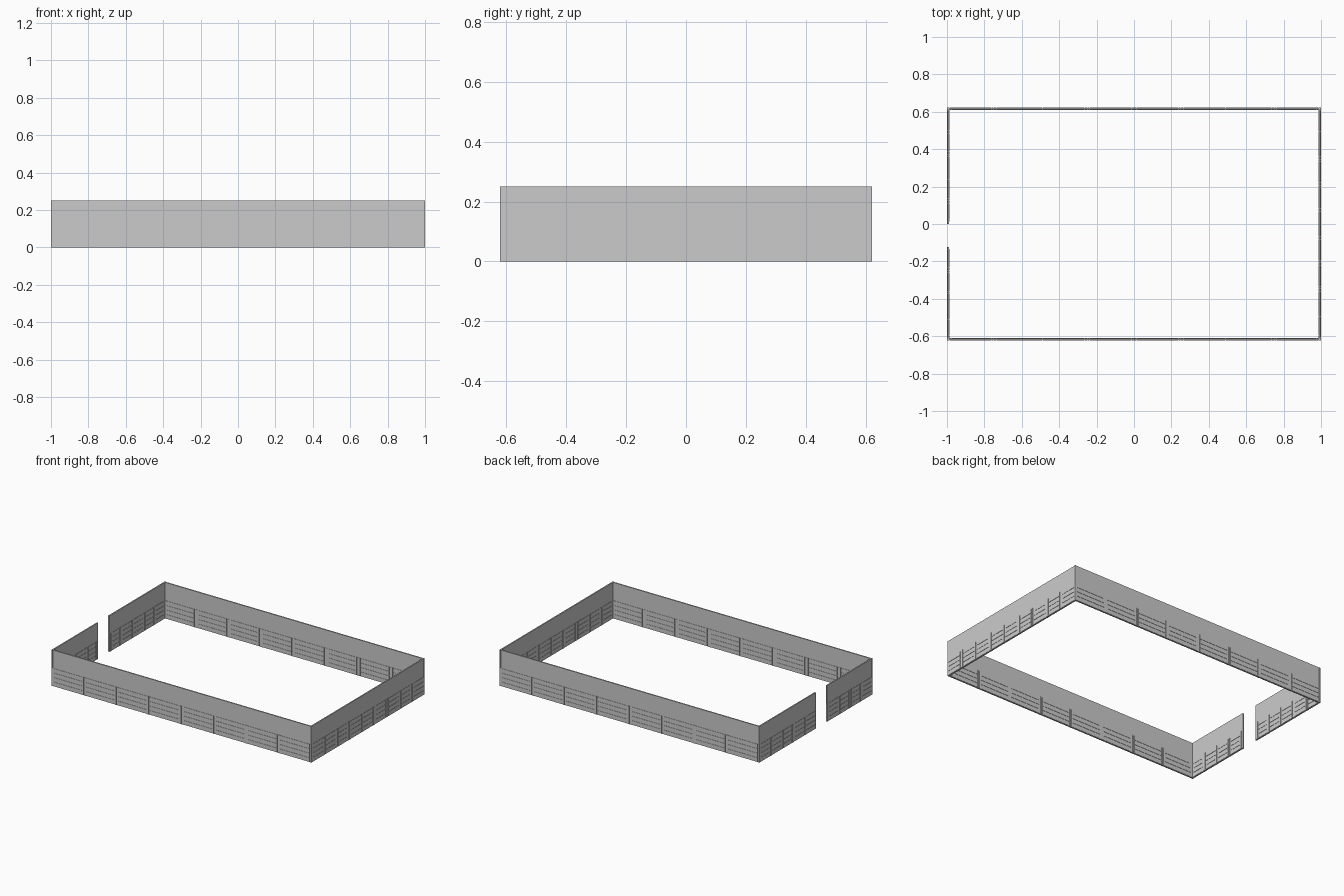
import bpy, bmesh
from mathutils import Matrix, Vector

if "Cube" in bpy.data.objects:
    bpy.data.objects.remove(bpy.data.objects["Cube"])

H, HALF = 0.25, 0.125      # wall height, height of the boarded lower half
T, P = 0.009, 0.002        # core thickness, board relief
X, Y = 1.0, 0.622          # outer half sizes


def box(bm, lo, hi):
    lo, hi = Vector(lo), Vector(hi)
    bmesh.ops.create_cube(bm, size=1, matrix=Matrix.Translation((lo + hi) / 2)
                          @ Matrix.Diagonal((*(hi - lo), 1)))


def finish(bm, name, mat):
    bm.transform(mat)
    if mat.determinant() < 0:
        bmesh.ops.reverse_faces(bm, faces=bm.faces)
    me = bpy.data.meshes.new(name)
    bm.to_mesh(me)
    bm.free()
    bpy.context.collection.objects.link(bpy.data.objects.new(name, me))


def wall(name, length, bays, mat):
    # Local frame: x along the wall, y inward from the outer face
    core = bmesh.new()
    box(core, (0, P, 0), (length, P + T, H))
    finish(core, name + "_wall", mat)

    boards, posts = bmesh.new(), bmesh.new()
    step, rows = length / bays, 4
    rh = HALF / rows
    for y0, y1 in ((0, P), (P + T, 2 * P + T)):
        inset = 0.012 if y0 > 0 else 0
        for i in range(bays):
            a, b = i * step, (i + 1) * step
            a0, b0 = max(a, inset), min(b, length - inset)
            # Rows of boards between the posts
            for r in range(rows):
                box(boards, (a0 + 0.014, y0, r * rh + 0.001),
                    (b0 - 0.014, y1, (r + 1) * rh - 0.001))
            # Paired upright posts at each end of the bay
            box(posts, (a0 + 0.001, y0, 0), (a0 + 0.012, y1, HALF))
            box(posts, (b0 - 0.012, y0, 0), (b0 - 0.001, y1, HALF))
    finish(boards, name + "_boards", mat)
    finish(posts, name + "_posts", mat)


def frame(origin, along, inward):
    m = Matrix.Identity(4)
    m.col[0] = (*along, 0, 0)
    m.col[1] = (*inward, 0, 0)
    m.col[3] = (*origin, 0, 1)
    return m


# Long walls, far end wall and the two sections beside the entrance
wall("front", 2 * X, 8, frame((-X, -Y), (1, 0), (0, 1)))
wall("back", 2 * X, 8, frame((-X, Y), (1, 0), (0, -1)))
wall("right", 2 * Y, 9, frame((X, -Y), (0, 1), (-1, 0)))
wall("left_front", Y - 0.122, 4, frame((-X, -Y), (0, 1), (1, 0)))
wall("left_back", Y, 5, frame((-X, Y), (0, -1), (1, 0)))
